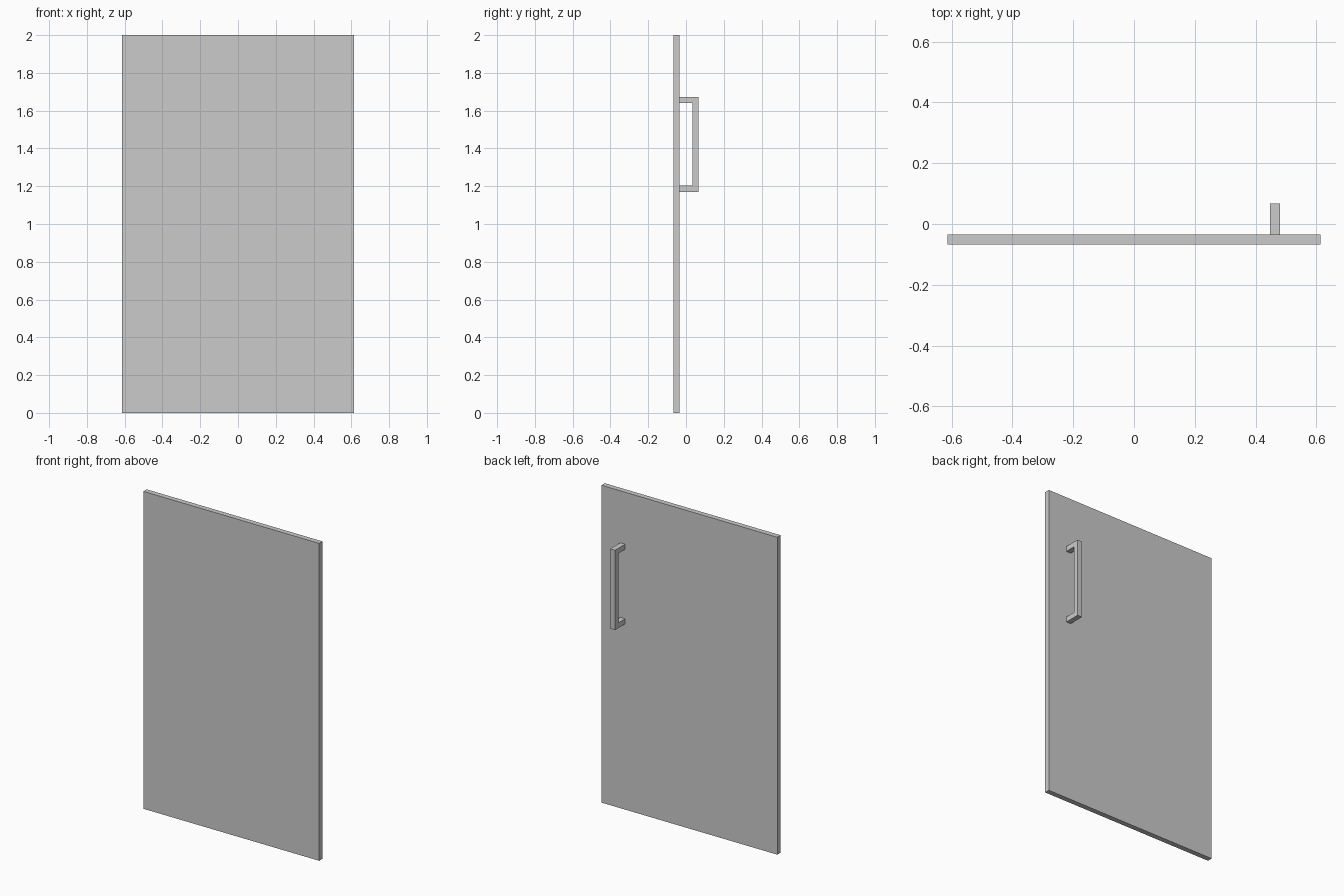
import bpy, bmesh

if "Cube" in bpy.data.objects:
    bpy.data.objects.remove(bpy.data.objects["Cube"])


def extrude_profile(name, points, x0, x1):
    """Extrude a closed (y, z) outline from x0 to x1."""
    bm = bmesh.new()
    face = bm.faces.new([bm.verts.new((x0, y, z)) for y, z in points])
    new = bmesh.ops.extrude_face_region(bm, geom=[face], use_keep_orig=True)["geom"]
    moved = [v for v in new if isinstance(v, bmesh.types.BMVert)]
    bmesh.ops.translate(bm, verts=moved, vec=(x1 - x0, 0, 0))
    bmesh.ops.recalc_face_normals(bm, faces=bm.faces)
    mesh = bpy.data.meshes.new(name)
    bm.to_mesh(mesh)
    bm.free()
    obj = bpy.data.objects.new(name, mesh)
    bpy.context.collection.objects.link(obj)
    return obj


HALF_WIDTH, HEIGHT = 0.613, 2.0
BACK, FACE, OUT = -0.067, -0.034, 0.067   # door front, door rear, handle outer
T = 0.033                                 # bar thickness

# flat door panel
extrude_profile("door_panel",
                [(BACK, 0), (FACE, 0), (FACE, HEIGHT), (BACK, HEIGHT)],
                -HALF_WIDTH, HALF_WIDTH)

# square-bar pull handle on the rear face
low, high = 1.17, 1.673
extrude_profile("pull_handle",
                [(FACE, low), (OUT, low), (OUT, high), (FACE, high),
                 (FACE, high - T), (OUT - T, high - T),
                 (OUT - T, low + T), (FACE, low + T)],
                0.448, 0.481)
